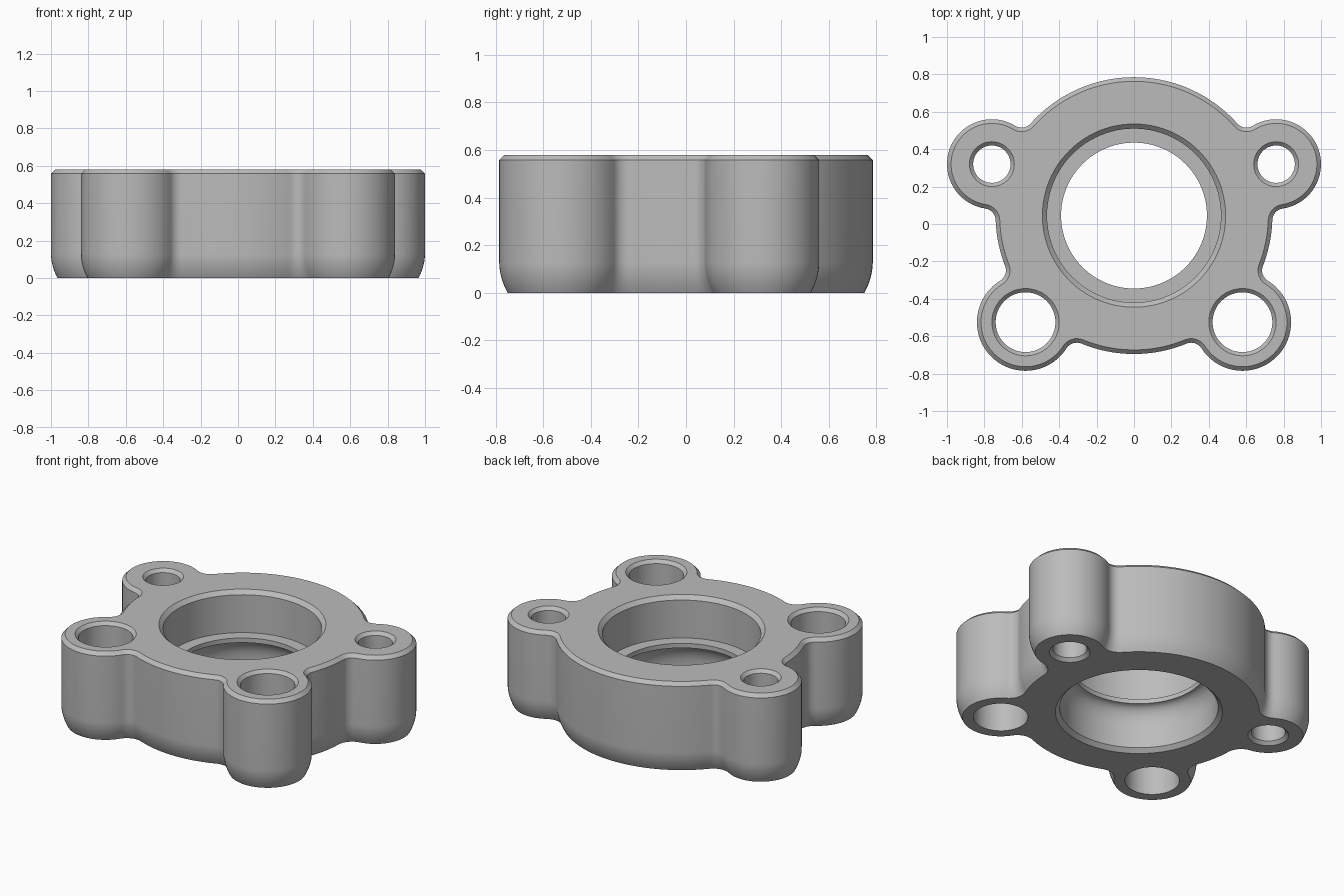
import bpy
import bmesh
from math import sin, cos, pi, acos, atan2, hypot
from mathutils import Vector

if "Cube" in bpy.data.objects:
    bpy.data.objects.remove(bpy.data.objects["Cube"])

HEIGHT = 0.58
HUB = Vector((0, 0.045))
HUB_R = 0.74
FILLET = 0.065

# Bosses counter-clockwise: x, y, radius, hole radius, bottom chamfer
BOSSES = [
    (0.76, 0.32, 0.24, 0.10, 0.02),
    (-0.76, 0.32, 0.24, 0.10, 0.02),
    (-0.58, -0.525, 0.26, 0.16, 0),
    (0.58, -0.525, 0.26, 0.16, 0),
]


def polar(centre, radius, angle):
    return centre + radius * Vector((cos(angle), sin(angle)))


def heading(a, b):
    return atan2(b.y - a.y, b.x - a.x)


def arc(centre, radius, start, end, steps, turn=1):
    """Arc points without the end point; turn is 1 for counter-clockwise."""
    sweep = turn * ((turn * (end - start)) % (2 * pi))
    return [polar(centre, radius, start + sweep * i / steps) for i in range(steps)]


def outline(inset):
    """Hub and bosses joined by tangent fillets, offset inwards."""
    info = []
    for x, y, r, _, _ in BOSSES:
        b = Vector((x, y))
        d = hypot(*(b - HUB))
        p, q = HUB_R + FILLET, r + FILLET
        t = acos((d * d + p * p - q * q) / (2 * d * p))
        info.append((b, r, heading(HUB, b) - t, heading(HUB, b) + t))
    points = []
    for i, (b, r, a0, a1) in enumerate(info):
        c0 = polar(HUB, HUB_R + FILLET, a0)
        c1 = polar(HUB, HUB_R + FILLET, a1)
        f = FILLET + inset
        points += arc(c0, f, a0 + pi, heading(c0, b), 8, -1)
        points += arc(b, r - inset, heading(b, c0), heading(b, c1), 36)
        points += arc(c1, f, heading(c1, b), a1 + pi, 8, -1)
        points += arc(HUB, HUB_R - inset, a1, info[(i + 1) % len(info)][2], 28)
    return points


def loft(bm, sections):
    """Skin a stack of (points, z) loops; return the bottom and top edges."""
    rings = [[bm.verts.new((p.x, p.y, z)) for p in pts] for pts, z in sections]
    for low, high in zip(rings, rings[1:]):
        for i in range(len(low)):
            j = (i + 1) % len(low)
            bm.faces.new((low[i], low[j], high[j], high[i]))
    return [[bm.edges.get((ring[i - 1], ring[i])) for i in range(len(ring))]
            for ring in (rings[0], rings[-1])]


def bore(bm, centre, profile, steps):
    return loft(bm, [(arc(centre, r, 0, 2 * pi - 1e-6, steps), z) for r, z in profile])


bm = bmesh.new()

# Outer wall: rounded foot, straight side, chamfered top
foot = 0.13
sections = [(outline(0.035 * (1 - i / 8) ** 2), foot * i / 8) for i in range(9)]
sections += [(outline(0), HEIGHT - 0.022), (outline(0.022), HEIGHT)]
skins = [loft(bm, sections)]

# Central bore: lower cavity curving in to a lip, then a wider upper seat
profile = [(0.49, 0), (0.465, 0.025)]
profile += [(0.39 + 0.075 * cos(pi / 2 * i / 8), 0.15 + 0.13 * sin(pi / 2 * i / 8))
            for i in range(9)]
profile += [(0.39, 0.31), (0.465, 0.31), (0.465, HEIGHT - 0.025), (0.49, HEIGHT)]
skins.append(bore(bm, HUB, profile, 96))

# Bolt holes
for x, y, _, r, chamfer in BOSSES:
    hole = [(r + chamfer, 0), (r, chamfer)] if chamfer else [(r, 0)]
    hole += [(r, HEIGHT - 0.02), (r + 0.02, HEIGHT)]
    skins.append(bore(bm, Vector((x, y)), hole, 48))

# Flat bottom and top faces around the openings
for side, up in ((0, -1), (1, 1)):
    edges = [e for skin in skins for e in skin[side]]
    bmesh.ops.triangle_fill(bm, edges=edges, use_beauty=True, normal=(0, 0, up))
bmesh.ops.recalc_face_normals(bm, faces=bm.faces)

mesh = bpy.data.meshes.new("flange_body")
bm.to_mesh(mesh)
bm.free()
flange = bpy.data.objects.new("flange_body", mesh)
bpy.context.collection.objects.link(flange)

# Plain grey metal
grey = bpy.data.materials.new("plain grey")
grey.use_nodes = True
colour = (0.5, 0.5, 0.5, 1)
grey.diffuse_color = colour
grey.node_tree.nodes["Principled BSDF"].inputs["Base Color"].default_value = colour
mesh.materials.append(grey)

bpy.ops.object.select_all(action="DESELECT")
flange.select_set(True)
bpy.context.view_layer.objects.active = flange
bpy.ops.object.shade_smooth_by_angle(angle=pi / 6)
